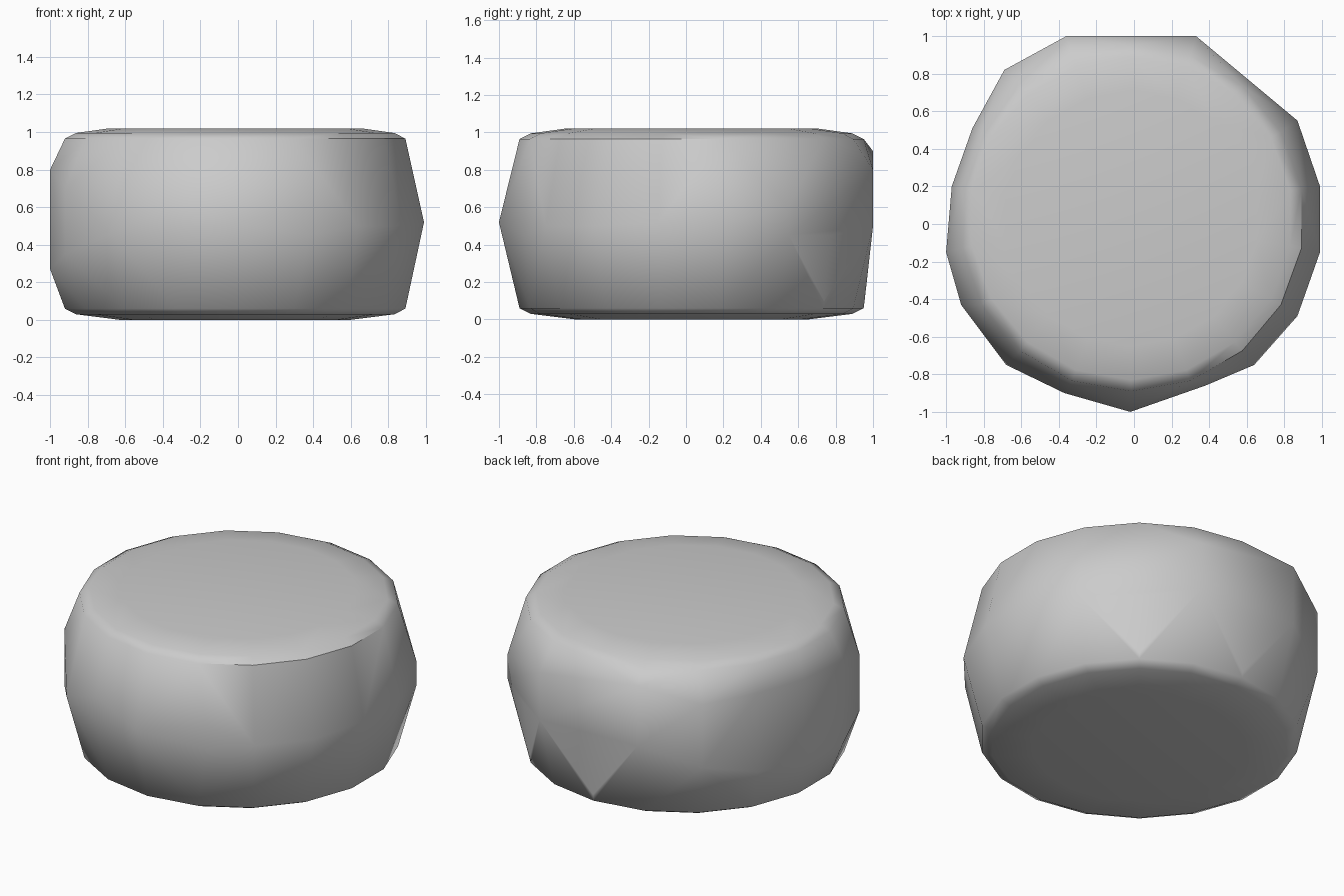
import bpy, bmesh, math

if "Cube" in bpy.data.objects:
    bpy.data.objects.remove(bpy.data.objects["Cube"])

SIDES = 18
CX, CY = -0.015, 0.03   # rim rings sit slightly off centre

# rounded rim rings: (radius, height)
rings = [(0.62, 0.0), (0.86, 0.03), (0.92, 0.06), (0.925, 0.10),
         (0.925, 0.92), (0.92, 0.965), (0.86, 0.995), (0.68, 1.02)]

# hand-cut outline of the bulging wall: (x, y, low z, high z)
wall = [(-0.02, -1.0, 0.52, 0.52), (0.38, -0.86, 0.45, 0.60),
        (0.64, -0.75, 0.50, 0.50), (0.87, -0.49, 0.50, 0.50),
        (0.99, -0.15, 0.52, 0.52), (0.99, 0.20, 0.52, 0.52),
        (0.87, 0.55, 0.45, 0.60), (0.60, 0.775, 0.45, 0.60),
        (0.33, 1.0, 0.50, 0.80), (-0.36, 1.0, 0.52, 0.90),
        (-0.69, 0.82, 0.40, 0.80), (-0.86, 0.51, 0.30, 0.80),
        (-0.97, 0.20, 0.27, 0.80), (-1.0, -0.15, 0.27, 0.80),
        (-0.92, -0.43, 0.35, 0.70), (-0.68, -0.75, 0.46, 0.46),
        (-0.37, -0.90, 0.45, 0.60)]

# faceted stone drum: skin all rings and the wall outline
bm = bmesh.new()
for r, z in rings:
    for i in range(SIDES):
        a = math.radians(-90) + 2 * math.pi * i / SIDES
        bm.verts.new((CX + r * math.cos(a), CY + r * math.sin(a), z))
for x, y, lo, hi in wall:
    for z in {lo, hi}:
        bm.verts.new((x, y, z))
res = bmesh.ops.convex_hull(bm, input=list(bm.verts))
loose = [v for v in bm.verts if not v.link_faces]
bmesh.ops.delete(bm, geom=loose, context='VERTS')
bmesh.ops.recalc_face_normals(bm, faces=list(bm.faces))

mesh = bpy.data.meshes.new("stone_drum")
bm.to_mesh(mesh)
bm.free()
drum = bpy.data.objects.new("stone_drum", mesh)
bpy.context.collection.objects.link(drum)

# soft shading over the worn rim
bpy.context.view_layer.objects.active = drum
drum.select_set(True)
bpy.ops.object.shade_smooth_by_angle(angle=math.radians(50))
